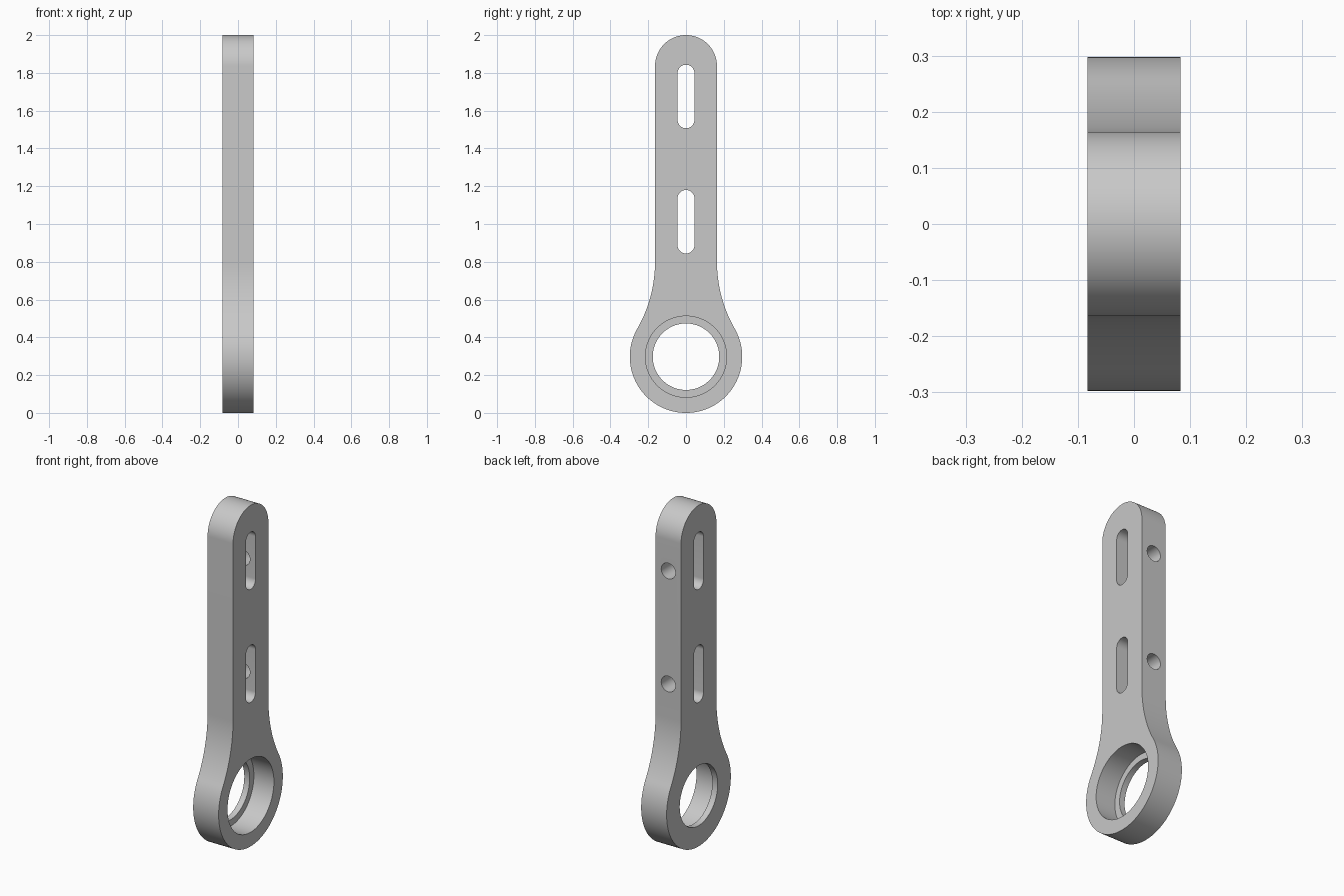
import bpy
import bmesh
from math import sin, cos, pi, atan2, hypot
from mathutils import Matrix

cube = bpy.data.objects.get("Cube")
if cube:
    bpy.data.objects.remove(cube, do_unlink=True)

HALF = 0.0825      # half thickness along x
WIDTH = 0.164      # half width of the shank
HEAD = 0.2975      # radius of the ring end
FLARE_Z = 0.8      # where the shank starts to widen

grey = bpy.data.materials.new("plain_grey")
grey.use_nodes = True
colour = (0.58, 0.58, 0.58, 1)
grey.diffuse_color = colour
grey.node_tree.nodes["Principled BSDF"].inputs["Base Color"].default_value = colour


def arc(cy, cz, r, start, end, steps):
    return [(cy + r * cos(start + (end - start) * i / steps),
             cz + r * sin(start + (end - start) * i / steps)) for i in range(steps + 1)]


def prism(name, outline, x0, x1):
    """Extrude a closed (y, z) outline from x0 to x1."""
    bm = bmesh.new()
    base = bm.faces.new([bm.verts.new((x0, y, z)) for y, z in outline])
    top = bmesh.ops.extrude_face_region(bm, geom=[base])["geom"]
    moved = [v for v in top if isinstance(v, bmesh.types.BMVert)]
    bmesh.ops.translate(bm, verts=moved, vec=(x1 - x0, 0, 0))
    bmesh.ops.recalc_face_normals(bm, faces=bm.faces)
    mesh = bpy.data.meshes.new(name)
    bm.to_mesh(mesh)
    bm.free()
    mesh.materials.append(grey)
    obj = bpy.data.objects.new(name, mesh)
    bpy.context.collection.objects.link(obj)
    return obj


def circle(z, r, steps=96):
    return arc(0, z, r, 0, 2 * pi, steps)[:-1]


# Outline: ring end, concave flares tangent to ring and shank, rounded tip
rise = FLARE_Z - HEAD
flare = (WIDTH ** 2 + rise ** 2 - HEAD ** 2) / (2 * (HEAD - WIDTH))
angle = atan2(rise, WIDTH + flare)
right_side = arc(0, HEAD, HEAD, -pi / 2, angle, 48)
right_side += arc(WIDTH + flare, FLARE_Z, flare, pi + angle, pi, 24)[1:]
right_side += arc(0, 2 - WIDTH, WIDTH, 0, pi / 2, 24)
left_side = [(-y, z) for y, z in reversed(right_side[1:-1])]
arm = prism("link_arm", right_side + left_side, -HALF, HALF)

# Bore with a retaining lip on the -x side
cutters = [prism("bore_cutter", circle(HEAD, 0.176), -0.3, 0.3),
           prism("counterbore_cutter", circle(HEAD, 0.215), -HALF + 0.035, 0.3)]

# Two slots, each met by a round hole from the back edge
SLOT_R = 0.045
for mid in (1.012, 1.675):
    reach = 0.168 - SLOT_R
    slot = arc(0, mid + reach, SLOT_R, 0, pi, 24) + arc(0, mid - reach, SLOT_R, pi, 2 * pi, 24)
    cutters.append(prism("slot_cutter", slot, -0.3, 0.3))
    hole = prism("side_hole_cutter", circle(0, 0.046, 40), 0, 0.3)
    hole.data.transform(Matrix.Translation((0, 0, mid - 0.02)) @ Matrix.Rotation(pi / 2, 4, "Z"))
    cutters.append(hole)

bpy.ops.object.select_all(action="DESELECT")
bpy.context.view_layer.objects.active = arm
arm.select_set(True)
for cutter in cutters:
    cutter.hide_render = True
    mod = arm.modifiers.new("cut", "BOOLEAN")
    mod.operation = "DIFFERENCE"
    mod.solver = "EXACT"
    mod.object = cutter
    bpy.ops.object.modifier_apply(modifier=mod.name)
    bpy.data.objects.remove(cutter, do_unlink=True)

bpy.ops.object.shade_smooth_by_angle(angle=pi / 6)
